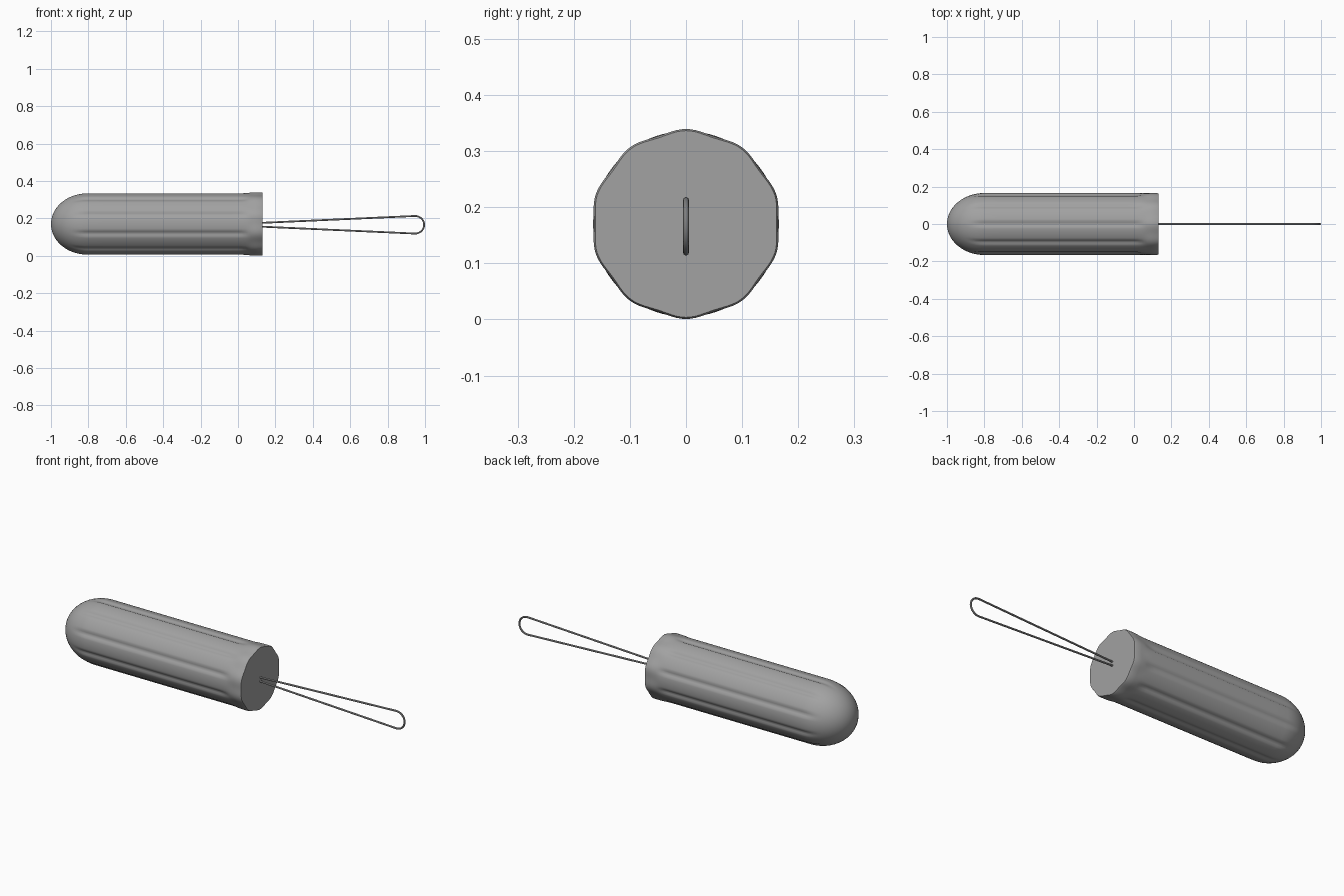
import bpy, bmesh, math

if "Cube" in bpy.data.objects:
    bpy.data.objects.remove(bpy.data.objects["Cube"])

ZC = 0.17      # height of the body axis
SEG = 120      # points around the body
R = 0.1655


def material(name, rgb):
    m = bpy.data.materials.new(name)
    m.diffuse_color = (*rgb, 1)
    m.use_nodes = True
    m.node_tree.nodes["Principled BSDF"].inputs["Base Color"].default_value = m.diffuse_color
    return m


grey = material("plain grey", (0.36, 0.36, 0.36))


def smoothstep(a, b, t):
    t = min(1, max(0, (t - a) / (b - a)))
    return t * t * (3 - 2 * t)


def body_radius(x, angle, base):
    """Round section with ten shallow grooves that fade out at both ends."""
    off = (math.degrees(angle) - 18 + 18) % 36 - 18
    fade = smoothstep(-0.90, -0.80, x) * (1 - smoothstep(0.0, 0.07, x))
    groove = 0.007 * fade * (1 - smoothstep(0.5, 7, abs(off)))
    # the rim is slightly ten-sided
    rim = smoothstep(0.03, 0.09, x) * (0.0012 + 0.0026 * math.cos(math.radians(off * 10)))
    return base - groove + rim


# Body: domed nose, grooved barrel, flat end
stations = []
for i in range(1, 15):
    a = math.pi / 2 * i / 14
    stations.append((-0.80 - 0.20 * math.cos(a), R * math.sin(a)))
stations += [(-0.80 + 0.08 * i, R) for i in range(1, 10)]
stations += [(x, R) for x in (-0.04, 0.0, 0.02, 0.04, 0.055, 0.07, 0.09, 0.125)]
stations.append((0.132, R - 0.003))

bm = bmesh.new()
rings = []
for x, base in stations:
    ring = []
    for k in range(SEG):
        a = 2 * math.pi * k / SEG
        r = body_radius(x, a, base)
        ring.append(bm.verts.new((x, r * math.cos(a), ZC + r * math.sin(a))))
    rings.append(ring)
for r0, r1 in zip(rings, rings[1:]):
    for k in range(SEG):
        n = (k + 1) % SEG
        bm.faces.new((r0[k], r0[n], r1[n], r1[k]))
tip = bm.verts.new((-1.0, 0, ZC))
for k in range(SEG):
    bm.faces.new((tip, rings[0][(k + 1) % SEG], rings[0][k]))
bm.faces.new(rings[-1])
bmesh.ops.recalc_face_normals(bm, faces=bm.faces)
mesh = bpy.data.meshes.new("body")
bm.to_mesh(mesh)
bm.free()
body = bpy.data.objects.new("body", mesh)
bpy.context.collection.objects.link(body)
mesh.materials.append(grey)

# Wire loop: two diverging strands joined by a rounded end
LZ, HALF, WIRE = 0.166, 0.047, 0.005
path = [(0.10, LZ + 0.009)]
for i in range(17):
    a = math.pi / 2 - math.pi * i / 16
    path.append((0.947 + 0.048 * math.cos(a), LZ + HALF * math.sin(a)))
path.append((0.10, LZ - 0.009))
curve = bpy.data.curves.new("wire_loop", 'CURVE')
curve.dimensions = '3D'
curve.bevel_depth = WIRE
curve.bevel_resolution = 3
curve.use_fill_caps = True
spline = curve.splines.new('POLY')
spline.points.add(len(path) - 1)
for p, (x, z) in zip(spline.points, path):
    p.co = (x, 0, z, 1)
loop = bpy.data.objects.new("wire_loop", curve)
bpy.context.collection.objects.link(loop)
curve.materials.append(grey)

# Smooth shading with a sharp end face
bpy.ops.object.select_all(action='DESELECT')
loop.select_set(True)
bpy.context.view_layer.objects.active = loop
bpy.ops.object.convert(target='MESH')
body.select_set(True)
bpy.ops.object.shade_smooth_by_angle(angle=math.radians(35))
